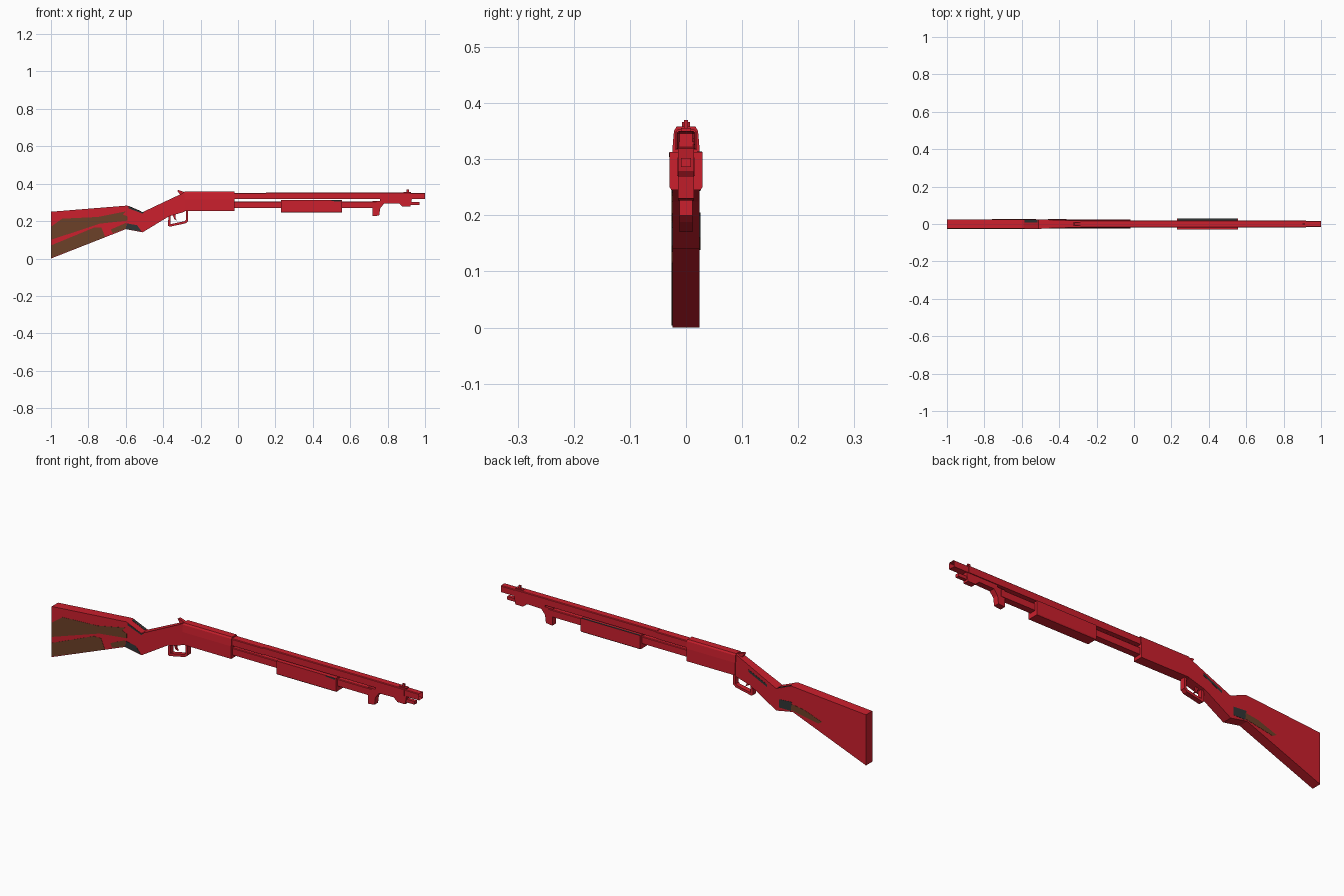
import bpy, bmesh
from mathutils import Vector


def material(name, rgb):
    m = bpy.data.materials.new(name)
    m.diffuse_color = (*rgb, 1)
    return m


RED = material("red", (0.60, 0.014, 0.026))
BROWN = material("brown", (0.15, 0.052, 0.021))
DARK = material("charcoal", (0.03, 0.036, 0.036))


def finish(name, bm, mat):
    bmesh.ops.recalc_face_normals(bm, faces=bm.faces)
    me = bpy.data.meshes.new(name)
    bm.to_mesh(me)
    bm.free()
    me.materials.append(mat)
    ob = bpy.data.objects.new(name, me)
    bpy.context.collection.objects.link(ob)
    return ob


def extrude(bm, points, offset):
    face = bm.faces.new([bm.verts.new(p) for p in points])
    res = bmesh.ops.extrude_face_region(bm, geom=[face])
    moved = [v for v in res["geom"] if isinstance(v, bmesh.types.BMVert)]
    bmesh.ops.translate(bm, verts=moved, vec=Vector(offset))


def side_profile(name, pts, y0, y1, mat=RED, taper=None):
    """Outline in x/z, extruded from y0 to y1; taper(co) scales y."""
    bm = bmesh.new()
    extrude(bm, [(x, y0, z) for x, z in pts], (0, y1 - y0, 0))
    if taper:
        for v in bm.verts:
            v.co.y *= taper(v.co)
    return finish(name, bm, mat)


def section(name, half, x0, x1, bore=0.0):
    """Mirrored y/z half section swept along x, optionally hollow in front."""
    pts = half + [(-y, z) for y, z in reversed(half)]
    bm = bmesh.new()
    extrude(bm, [(x0, y, z) for y, z in pts], (x1 - x0, 0, 0))
    if bore:
        end = max(bm.faces, key=lambda f: f.calc_center_median().x)
        bmesh.ops.inset_region(bm, faces=[end], thickness=bore)
        bmesh.ops.translate(bm, verts=end.verts, vec=(-0.05, 0, 0))
    return finish(name, bm, RED)


def box_half(hw, z0, z1, c=0.003):
    return [(hw, z0), (hw, z1 - c), (hw - c, z1)]


# Butt stock and wrist
W = 0.0245
side_profile("stock", [(-1, 0), (-1, 0.25), (-0.592, 0.283), (-0.51, 0.248),
                       (-0.315, 0.34), (-0.285, 0.356), (-0.285, 0.25),
                       (-0.37, 0.225), (-0.51, 0.14), (-0.6, 0.157)], -W, W,
             taper=lambda c: 0.75 if c.x > -0.33 and c.z > 0.3 else 1)

# Receiver, barrel and magazine
section("receiver", [(0.0245, 0.253), (0.0245, 0.315), (0.0215, 0.35), (0.017, 0.358)],
        -0.286, -0.02)
section("barrel_chamber", box_half(0.02, 0.317, 0.351), -0.03, 0.15)
section("barrel", box_half(0.018, 0.318, 0.353), 0.15, 0.92)
section("muzzle", box_half(0.016, 0.318, 0.35), 0.92, 1.0, bore=0.005)
section("magazine_tube", box_half(0.016, 0.27, 0.305), -0.03, 0.74)
section("pump_grip", [(0.026, 0.245), (0.029, 0.25), (0.029, 0.3125)], 0.23, 0.555)

# Front lug, clamp and rod below the muzzle
side_profile("front_lug", [(0.72, 0.308), (0.72, 0.226), (0.755, 0.23), (0.76, 0.268),
                           (0.78, 0.293), (0.86, 0.295), (0.88, 0.277), (0.922, 0.277),
                           (0.93, 0.32), (0.76, 0.32), (0.76, 0.308)], -0.014, 0.014)
side_profile("clamp_rod", [(0.92, 0.286), (0.97, 0.286), (0.97, 0.302), (0.92, 0.302)],
             -0.009, 0.009)

# Front sight and hammer
side_profile("front_sight_base", [(0.885, 0.35), (0.885, 0.356), (0.925, 0.356), (0.925, 0.35)],
             -0.009, 0.009)
side_profile("front_sight", [(0.9, 0.35), (0.9, 0.37), (0.913, 0.37), (0.913, 0.35)],
             -0.004, 0.004)
side_profile("hammer", [(-0.305, 0.335), (-0.325, 0.363), (-0.318, 0.366), (-0.285, 0.355)],
             -0.007, 0.007)

# Trigger guard and trigger
side_profile("trigger_guard", [(-0.372, 0.23), (-0.374, 0.175), (-0.366, 0.17), (-0.28, 0.188),
                               (-0.266, 0.2), (-0.266, 0.258), (-0.279, 0.258), (-0.279, 0.205),
                               (-0.287, 0.199), (-0.36, 0.184), (-0.36, 0.235)], -0.012, 0.012)
side_profile("trigger", [(-0.352, 0.24), (-0.34, 0.21), (-0.326, 0.203), (-0.334, 0.215),
                         (-0.336, 0.245)], -0.005, 0.005)

# Painted patches, as thin plates on the stock sides
T = 0.001
patches = [
    ("front_upper_wood", -1, BROWN, [(-1, 0.1), (-1, 0.17), (-0.94, 0.213), (-0.75, 0.222),
                                     (-0.6, 0.252), (-0.615, 0.235), (-0.59, 0.225),
                                     (-0.59, 0.203), (-0.74, 0.186)]),
    ("front_lower_wood", -1, BROWN, [(-1, 0.004), (-1, 0.07), (-0.77, 0.165),
                                     (-0.73, 0.165), (-0.71, 0.115)]),
    ("front_small_wood", -1, BROWN, [(-0.67, 0.135), (-0.68, 0.155), (-0.6, 0.19), (-0.6, 0.16)]),
    ("front_grip_wear", -1, DARK, [(-0.6, 0.158), (-0.595, 0.188), (-0.54, 0.178), (-0.515, 0.145)]),
    ("front_top_wear", -1, DARK, [(-0.585, 0.268), (-0.585, 0.279), (-0.51, 0.247),
                                  (-0.495, 0.254), (-0.51, 0.24)]),
    ("back_wood", 1, BROWN, [(-0.59, 0.165), (-0.59, 0.195), (-0.66, 0.185), (-0.76, 0.15),
                             (-0.74, 0.138)]),
    ("back_grip_wear", 1, DARK, [(-0.59, 0.16), (-0.595, 0.205), (-0.525, 0.2), (-0.525, 0.16)]),
    ("back_wrist_wear", 1, DARK, [(-0.46, 0.243), (-0.46, 0.255), (-0.36, 0.302), (-0.36, 0.29)]),
]
for name, side, mat, pts in patches:
    side_profile(name, pts, side * W, side * (W + T), mat)

# Worn strip on top of the stock, and dark pump edges
side_profile("top_wear", [(-0.585, 0.279), (-0.515, 0.249), (-0.515, 0.2515), (-0.585, 0.2815)],
             0.008, 0.022, DARK)
side_profile("pump_top_wear", [(0.235, 0.3125), (0.55, 0.3125), (0.55, 0.3135), (0.235, 0.3135)],
             0.02, 0.0285, DARK)
side_profile("pump_front_wear", [(0.5, 0.307), (0.55, 0.304), (0.55, 0.312), (0.5, 0.312)],
             -0.029, -0.03, DARK)
